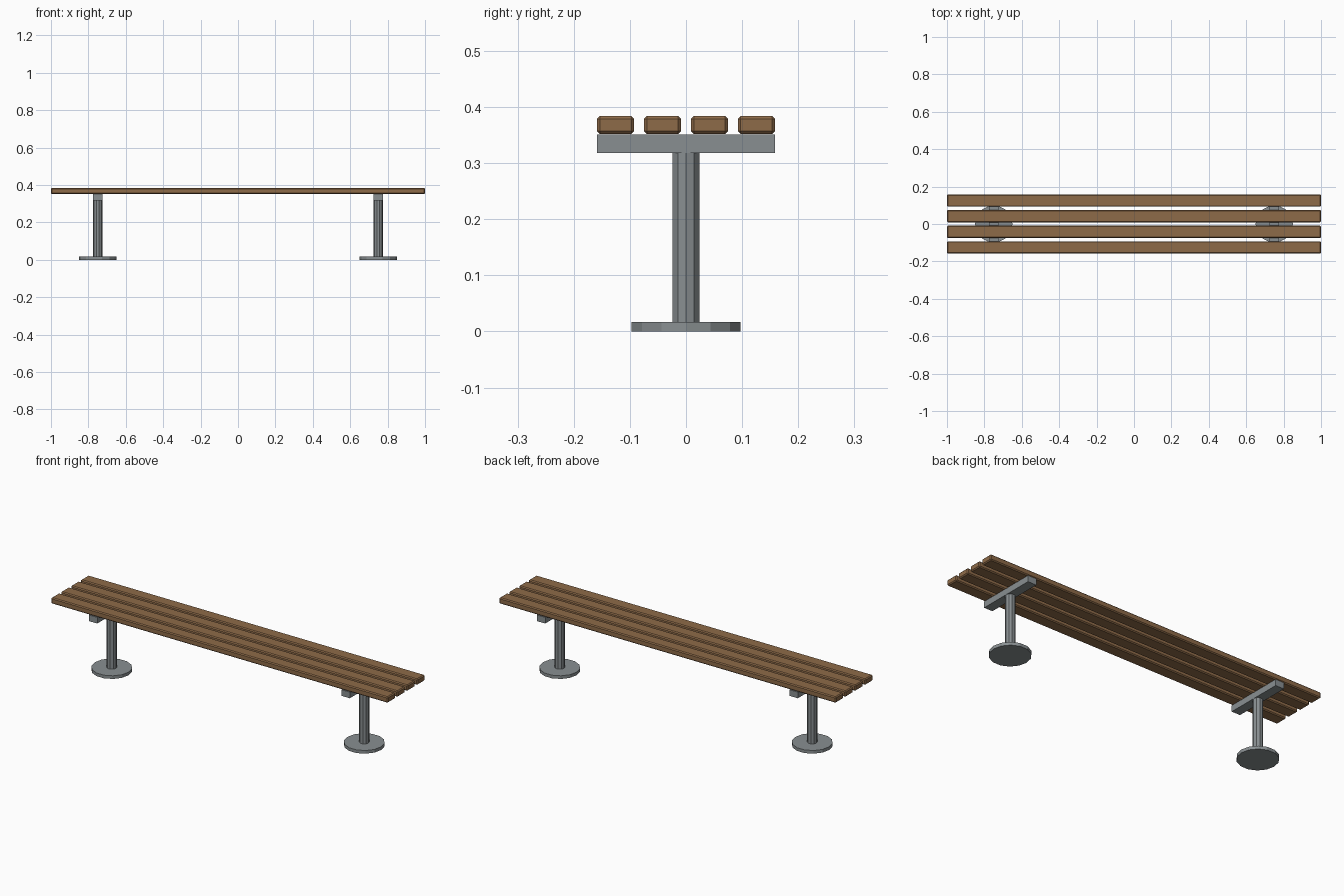
import bpy, bmesh, math
from mathutils import Matrix

if "Cube" in bpy.data.objects:
    bpy.data.objects.remove(bpy.data.objects["Cube"])


def material(name, colour):
    m = bpy.data.materials.new(name)
    m.diffuse_color = (*colour, 1)
    m.use_nodes = True
    m.node_tree.nodes["Principled BSDF"].inputs["Base Color"].default_value = m.diffuse_color
    return m


wood = material("brown wood", (0.27, 0.145, 0.065))
steel = material("grey steel", (0.25, 0.275, 0.285))


def add_object(name, bm, location, mat):
    mesh = bpy.data.meshes.new(name)
    bm.to_mesh(mesh)
    bm.free()
    mesh.materials.append(mat)
    ob = bpy.data.objects.new(name, mesh)
    ob.location = location
    bpy.context.collection.objects.link(ob)
    return ob


def box(name, size, location, mat, bevel=0):
    bm = bmesh.new()
    bmesh.ops.create_cube(bm, size=1, matrix=Matrix.Diagonal((*size, 1)))
    ob = add_object(name, bm, location, mat)
    if bevel:
        mod = ob.modifiers.new("chamfer", 'BEVEL')
        mod.width = bevel
        mod.segments = 1
    return ob


def cylinder(name, sides, radius, z0, z1, x, mat):
    # A corner of the polygon points along x
    bm = bmesh.new()
    bmesh.ops.create_cone(bm, cap_ends=True, segments=sides, radius1=radius,
                          radius2=radius, depth=z1 - z0,
                          matrix=Matrix.Rotation(math.pi / 2, 4, 'Z'))
    return add_object(name, bm, (x, 0, (z0 + z1) / 2), mat)


# Four chamfered seat slats
for i in range(4):
    box(f"seat_slat_{i + 1}", (2, 0.066, 0.032),
        (0, (i - 1.5) * 0.0837, 0.368), wood, 0.005)

# Two pedestals: round foot, post and crossbar under the slats
for side, x in (("left", -0.75), ("right", 0.75)):
    cylinder(f"{side}_foot", 14, 0.1, 0, 0.017, x, steel)
    cylinder(f"{side}_post", 10, 0.025, 0.017, 0.319, x, steel)
    box(f"{side}_crossbar", (0.05, 0.317, 0.033), (x, 0, 0.3348), steel)
